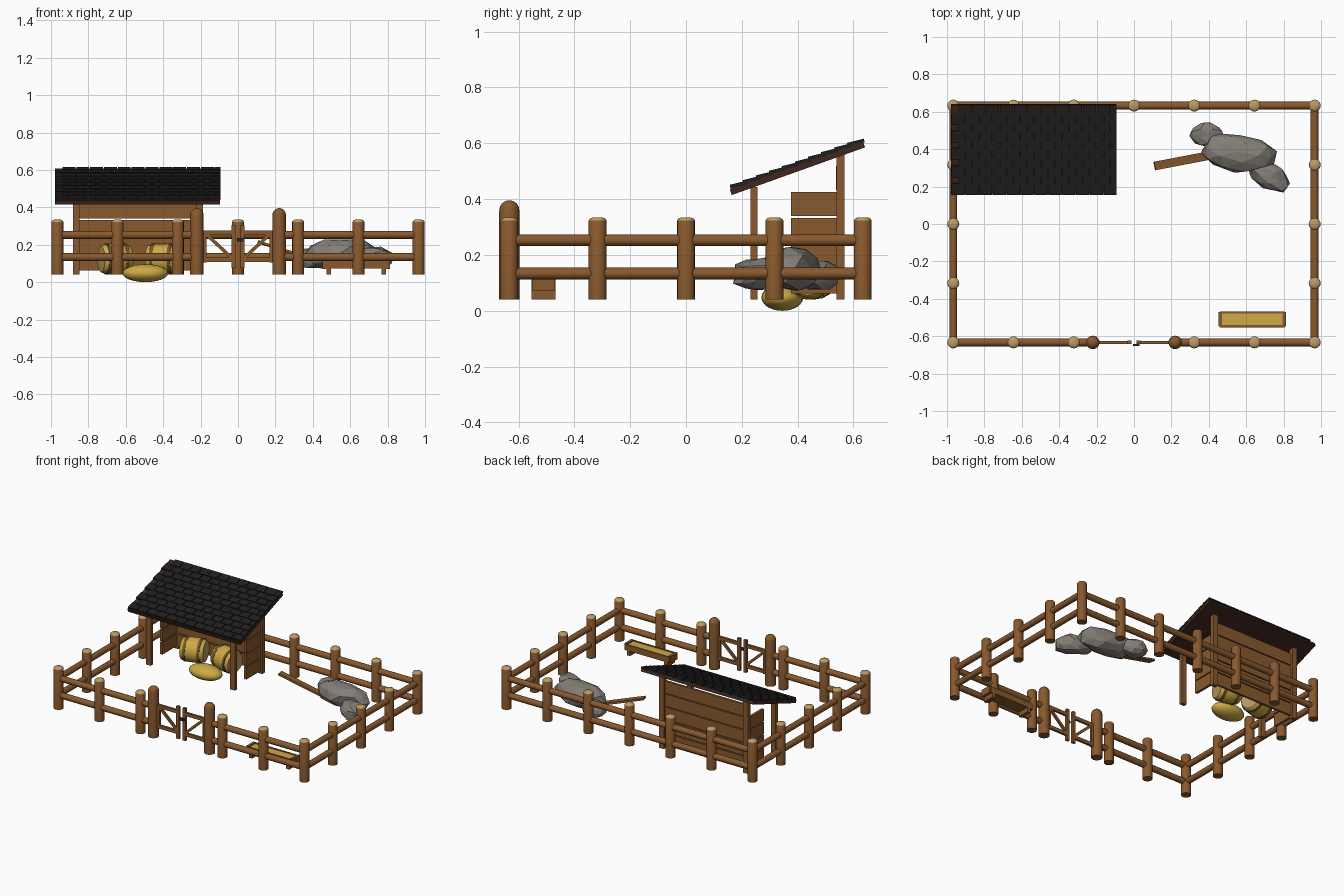
import bpy, bmesh, math, random
from mathutils import Matrix, Vector, Euler

if "Cube" in bpy.data.objects:
    bpy.data.objects.remove(bpy.data.objects["Cube"])

random.seed(4)


def material(name, r, g, b):
    m = bpy.data.materials.new(name)
    m.diffuse_color = (r, g, b, 1)
    m.use_nodes = True
    m.node_tree.nodes["Principled BSDF"].inputs["Base Color"].default_value = m.diffuse_color
    return m


WOOD = material("brown wood", 0.25, 0.10, 0.027)
CUT = material("cut wood", 0.50, 0.33, 0.13)
BOARD = material("dark roof board", 0.05, 0.02, 0.013)
TILE = material("black tile", 0.014, 0.014, 0.015)
HAY = material("golden hay", 0.62, 0.40, 0.06)
BAND = material("hay band", 0.17, 0.10, 0.02)
ROCK = material("grey rock", 0.23, 0.21, 0.185)
IRON = material("dark iron", 0.02, 0.02, 0.022)


def finish(name, bm, mats, matrix=Matrix(), smooth=False):
    bmesh.ops.recalc_face_normals(bm, faces=bm.faces)
    me = bpy.data.meshes.new(name)
    bm.to_mesh(me)
    bm.free()
    for m in mats:
        me.materials.append(m)
    ob = bpy.data.objects.new(name, me)
    ob.matrix_world = matrix
    bpy.context.collection.objects.link(ob)
    if smooth:
        bpy.ops.object.select_all(action='DESELECT')
        ob.select_set(True)
        bpy.context.view_layer.objects.active = ob
        bpy.ops.object.shade_smooth_by_angle(angle=math.radians(40))
    return ob


def place(loc, rot=(0, 0, 0)):
    return Matrix.Translation(loc) @ Euler(rot).to_matrix().to_4x4()


def box(name, loc, size, mat, rot=(0, 0, 0)):
    bm = bmesh.new()
    bmesh.ops.create_cube(bm, size=1, matrix=Matrix.Diagonal((*size, 1)))
    return finish(name, bm, [mat], place(loc, rot))


def bar(name, p, q, width, depth, mat=WOOD):
    # rectangular bar from p to q
    p, q = Vector(p), Vector(q)
    d = q - p
    rot = d.to_track_quat('X', 'Z').to_euler()
    return box(name, (p + q) / 2, (d.length, depth, width), mat, rot)


def lathe(name, profile, mats, matrix, rule=None, n=16):
    # turn (radius, height) points around z; rule picks the material by height
    bm = bmesh.new()
    rings = []
    for r, h in profile:
        rings.append([bm.verts.new((r * math.cos(2 * math.pi * i / n),
                                    r * math.sin(2 * math.pi * i / n), h)) for i in range(n)])
    for a, b in zip(rings, rings[1:]):
        for i in range(n):
            bm.faces.new((a[i], a[(i + 1) % n], b[(i + 1) % n], b[i]))
    bm.faces.new(rings[0][::-1])
    bm.faces.new(rings[-1])
    if rule:
        for f in bm.faces:
            f.material_index = rule(f.calc_center_median().z)
    return finish(name, bm, mats, matrix, True)


def rail(name, p, q, r=0.021):
    p, q = Vector(p), Vector(q)
    d = q - p
    m = Matrix.Translation(p) @ d.to_track_quat('Z', 'Y').to_matrix().to_4x4()
    lathe(name, [(r, 0), (r, d.length)], [WOOD], m, n=12)


# fence posts with pale cut tops
X, Y, GX = 0.966, 0.633, 0.22
spots = [(X * i / 3, s * Y) for i in range(-3, 4) for s in (-1, 1) if (i, s) != (0, -1)]
spots += [(s * X, Y * j / 2) for s in (-1, 1) for j in (-1, 0, 1)]
for x, y in spots:
    lathe("fence_post", [(0.032, 0.04), (0.032, 0.323), (0.028, 0.330), (0.016, 0.335)],
          [WOOD, CUT], place((x, y, 0)), lambda z: int(z > 0.325))

# rails on four sides, with a gap for the gate
for z in (0.134, 0.253):
    rail("back_rail", (-X, Y, z), (X, Y, z))
    for s in (-1, 1):
        rail("side_rail", (s * X, -Y, z), (s * X, Y, z))
        rail("front_rail", (s * GX, -Y, z), (s * X, -Y, z))

# gate: round-topped posts and two braced leaves
for s in (-1, 1):
    dome = [(0.036 * math.cos(a), 0.36 + 0.036 * math.sin(a))
            for a in (0, 0.35, 0.7, 1.05, 1.4)]
    lathe("gate_post", [(0.036, 0.04)] + dome, [WOOD], place((s * GX, -Y, 0)))
    for z in (0.12, 0.265):
        bar("gate_rail", (s * 0.195, -Y, z), (s * 0.02, -Y, z), 0.024, 0.016)
    box("gate_stile", (s * 0.025, -Y, 0.19), (0.022, 0.018, 0.23), WOOD)
    box("gate_hinge_stile", (s * 0.178, -Y, 0.19), (0.018, 0.016, 0.17), WOOD)
    bar("gate_brace", (s * 0.172, -Y, 0.258), (s * 0.03, -Y, 0.127), 0.018, 0.014)
box("gate_latch", (0.012, -Y - 0.014, 0.226), (0.036, 0.012, 0.018), IRON)

# shed frame
SX0, SX1 = -0.865, -0.205
for x in (SX0, SX1):
    box("shed_front_post", (x, 0.244, 0.242), (0.036, 0.026, 0.404), WOOD)
    box("shed_back_post", (x, 0.554, 0.302), (0.036, 0.028, 0.524), WOOD)

# horizontal wall planks, full width behind and short at the sides
for i in range(5):
    z = 0.105 + i * 0.0925
    box("back_wall_plank", ((SX0 + SX1) / 2, 0.545, z), (SX1 - SX0, 0.016, 0.086), WOOD)
    if i < 4:
        for x in (SX0, SX1):
            box("side_wall_plank", (x, 0.458, z), (0.018, 0.165, 0.086), WOOD)

# sloping roof board
slope = math.atan2(0.17, 0.475)
RX0, RX1 = -0.978, -0.095
box("roof_board", ((RX0 + RX1) / 2, 0.399, 0.511), (RX1 - RX0, 0.507, 0.023), BOARD, (slope, 0, 0))

# overlapping rows of tiles, every second row shifted by half a tile
bm = bmesh.new()
rows, tile_w = 10, 0.074
for r in range(rows):
    y = 0.188 + r * 0.0467
    z = 0.4525 + (y - 0.188) * math.tan(slope)
    x = RX0 + (tile_w / 2 if r % 2 else 0)
    while x < RX1 - 0.01:
        x2 = min(x + tile_w, RX1 + 0.004)
        bmesh.ops.create_cube(bm, size=1, matrix=place(((x + x2) / 2, y, z), (slope - 0.1, 0, 0))
                              @ Matrix.Diagonal((x2 - x - 0.005, 0.062, 0.013, 1)))
        x += tile_w
finish("roof_tiles", bm, [TILE])

# round hay bales with two bands, and a loose hay pile
for x, y, turn in ((-0.655, 0.445, 0.3), (-0.405, 0.452, -0.2)):
    m = place((x, y, 0.124), (0, math.pi / 2, 0))
    m = Matrix.Translation((x, y, 0.124)) @ Matrix.Rotation(turn, 4, 'Z') @ Matrix.Rotation(math.pi / 2, 4, 'Y')
    lathe("hay_bale", [(0.068, -0.08), (0.074, -0.075), (0.083, -0.03), (0.083, 0.03),
                       (0.074, 0.075), (0.068, 0.08)],
          [HAY, CUT], m, lambda z: int(abs(z) > 0.079), n=20)
    for h in (-0.048, 0.048):
        lathe("bale_band", [(0.083, h - 0.009), (0.083, h + 0.009)], [BAND], m, n=20)
bm = bmesh.new()
bmesh.ops.create_uvsphere(bm, u_segments=20, v_segments=12, radius=1,
                          matrix=Matrix.Diagonal((0.122, 0.075, 0.048, 1)))
finish("hay_pile", bm, [HAY], place((-0.495, 0.345, 0.048)), True)

# feed trough
TX, TY = 0.632, -0.51
box("trough_floor", (TX, TY, 0.08), (0.34, 0.075, 0.014), WOOD)
box("trough_feed", (TX, TY, 0.098), (0.325, 0.064, 0.026), HAY)
for s in (-1, 1):
    box("trough_side", (TX, TY + s * 0.037, 0.094), (0.345, 0.012, 0.042), WOOD)
    box("trough_end", (TX + s * 0.171, TY, 0.095), (0.018, 0.078, 0.048), WOOD)
    box("trough_leg", (TX + s * 0.146, TY, 0.058), (0.024, 0.086, 0.035), WOOD)

# faceted rocks: (centre, half size, turn)
rocks = [((0.555, 0.385, 0.148), (0.205, 0.105, 0.088), -0.15),
         ((0.395, 0.475, 0.125), (0.098, 0.072, 0.058), -0.2),
         ((0.725, 0.255, 0.130), (0.135, 0.072, 0.066), -0.5)]
for c, half, turn in rocks:
    bm = bmesh.new()
    bmesh.ops.create_icosphere(bm, subdivisions=2, radius=1)
    for v in bm.verts:
        v.co *= random.uniform(0.84, 1.1)
        v.co.z = max(v.co.z, -0.85)
        v.co = Vector((v.co.x * half[0], v.co.y * half[1], v.co.z * half[2]))
    finish("rock", bm, [ROCK], place(c, (0, 0, turn)))

# plank leaning on the rocks
bar("leaning_plank", (0.11, 0.31, 0.215), (0.45, 0.375, 0.105), 0.014, 0.046)
